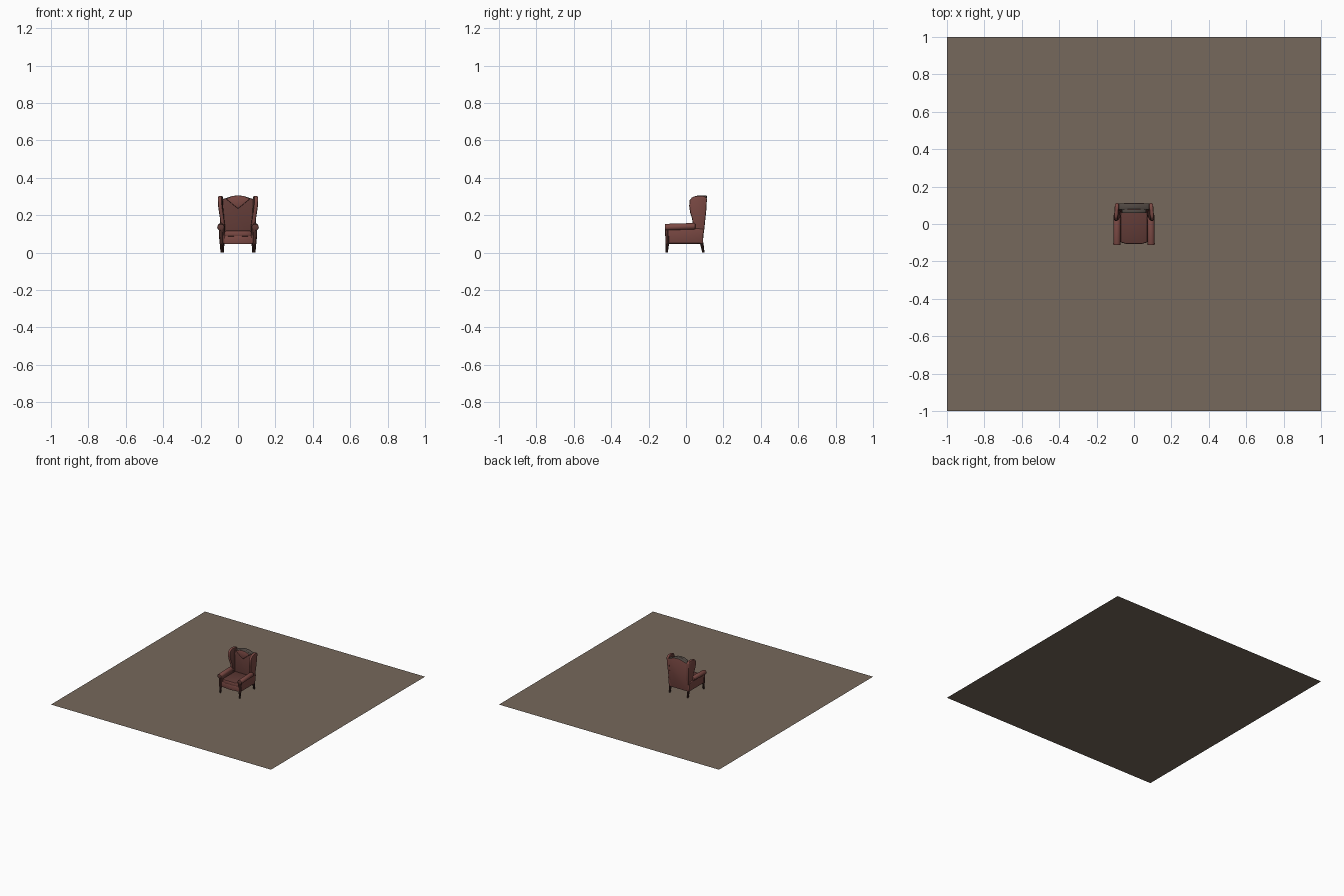
import bpy, bmesh, math
from mathutils import Vector

if "Cube" in bpy.data.objects:
    bpy.data.objects.remove(bpy.data.objects["Cube"])


def mat(name, r, g, b):
    m = bpy.data.materials.new(name)
    m.diffuse_color = (r, g, b, 1)
    m.use_nodes = True
    m.node_tree.nodes["Principled BSDF"].inputs["Base Color"].default_value = m.diffuse_color
    return m


LEATHER = mat("red_leather", 0.20, 0.068, 0.058)
DARK = mat("dark_leather", 0.115, 0.042, 0.036)
TRIM = mat("grey_brown_trim", 0.085, 0.068, 0.058)
WOOD = mat("dark_wood", 0.045, 0.018, 0.015)
FLOOR = mat("floor_brown", 0.180, 0.140, 0.106)


def finish(name, bm, mats, rule=None, bevel=0, segs=2, deform=None):
    """Bevel, deform, colour and link a mesh."""
    if bevel:
        edges = [e for e in bm.edges if e.calc_face_angle(0) > 0.6]
        bmesh.ops.bevel(bm, geom=edges, offset=bevel, segments=segs, affect='EDGES', profile=0.5)
    if deform:
        for v in bm.verts:
            v.co = Vector(deform(*v.co))
    if len(bm.faces) > 1:
        bmesh.ops.recalc_face_normals(bm, faces=bm.faces)
    bm.normal_update()
    for f in bm.faces:
        f.smooth = len(bm.faces) > 1 and bevel > 0
        if rule:
            f.material_index = rule(f.calc_center_median(), f.normal)
    me = bpy.data.meshes.new(name)
    bm.to_mesh(me)
    bm.free()
    for m in mats:
        me.materials.append(m)
    ob = bpy.data.objects.new(name, me)
    bpy.context.collection.objects.link(ob)
    bpy.ops.object.select_all(action='DESELECT')
    ob.select_set(True)
    bpy.context.view_layer.objects.active = ob
    if bevel:
        bpy.ops.object.shade_smooth_by_angle(angle=math.radians(40))
    return ob


def prism(pts, a, b, axis):
    """Extrude a 2D outline from a to b along x, y or z."""
    def place(p, t):
        return {'x': (t, p[0], p[1]), 'y': (p[0], t, p[1]), 'z': (p[0], p[1], t)}[axis]
    bm = bmesh.new()
    lo = [bm.verts.new(place(p, a)) for p in pts]
    hi = [bm.verts.new(place(p, b)) for p in pts]
    n = len(pts)
    bm.faces.new(lo)
    bm.faces.new(hi[::-1])
    for i in range(n):
        j = (i + 1) % n
        bm.faces.new((lo[i], hi[i], hi[j], lo[j]))
    bmesh.ops.recalc_face_normals(bm, faces=bm.faces)
    return bm


def ellipse(cx, cy, rx, ry, n=12):
    return [(cx + rx * math.cos(2 * math.pi * i / n), cy + ry * math.sin(2 * math.pi * i / n))
            for i in range(n)]


# floor
bm = bmesh.new()
bmesh.ops.create_grid(bm, x_segments=1, y_segments=1, size=1)
finish("floor", bm, [FLOOR])

# seat base and bowed cushion
base = [(-0.08, -0.095), (0, -0.105), (0.08, -0.095), (0.08, 0.085), (-0.08, 0.085)]
finish("seat_base", prism(base, 0.046, 0.092, 'z'), [LEATHER], bevel=0.003)
cushion = [(-0.071, -0.098), (-0.04, -0.107), (0.04, -0.107), (0.071, -0.098),
           (0.071, 0.065), (-0.071, 0.065)]
finish("seat_cushion", prism(cushion, 0.087, 0.117, 'z'), [LEATHER, DARK],
       rule=lambda c, n: int(n.z > 0.6), bevel=0.006)

# arched back, leaning rearward, with dark inner face and trimmed top
arch = [(-0.086, 0.046), (0.086, 0.046), (0.09, 0.18), (0.086, 0.285), (0.06, 0.293),
        (0.03, 0.303), (0, 0.306), (-0.03, 0.303), (-0.06, 0.293), (-0.086, 0.285), (-0.09, 0.18)]
finish("backrest", prism(arch, 0.055, 0.09, 'y'), [LEATHER, DARK, TRIM],
       rule=lambda c, n: 2 if n.z > 0.6 else int(n.y < -0.6), bevel=0.006,
       deform=lambda x, y, z: (x, y + 0.022 * max(0, (z - 0.06) / 0.24), z))

# padded head panel: a lighter downward wedge
wedge = [(-0.066, 0.288), (0, 0.235), (0.066, 0.288), (0.03, 0.303), (0, 0.306), (-0.03, 0.303)]
finish("head_panel", prism(wedge, 0.058, 0.08, 'y'), [LEATHER, TRIM],
       rule=lambda c, n: int(n.z > 0.6), bevel=0.004)

wing = [(0.036, 0.145), (0.033, 0.18), (0.022, 0.215), (0.017, 0.25), (0.020, 0.28),
        (0.034, 0.298), (0.06, 0.304), (0.095, 0.304), (0.112, 0.29), (0.108, 0.22),
        (0.095, 0.10), (0.06, 0.10)]

for side, label in ((1, "right"), (-1, "left")):
    # side panel, flaring outward to the arm
    panel = [(side * x, z) for x, z in ((0.072, 0.05), (0.092, 0.05), (0.1, 0.125), (0.073, 0.135))]
    finish("side_panel_" + label, prism(panel, -0.1, 0.092, 'y'), [LEATHER, DARK],
           rule=lambda c, n, s=side: int(n.x * s < -0.5), bevel=0.003)

    # rolled arm
    arm = prism(ellipse(side * 0.0915, 0.138, 0.0195, 0.018), -0.113, 0.05, 'y')
    finish("arm_" + label, arm, [LEATHER, DARK],
           rule=lambda c, n: int(n.y < -0.7), bevel=0.005,
           deform=lambda x, y, z, s=side: (x - s * 0.03 * max(0, y), y, z + 0.03 * y + 0.001))

    # wing, splayed out toward the top and front
    w = prism(wing, side * 0.070, side * 0.092, 'x')
    finish("wing_" + label, w, [LEATHER, DARK],
           rule=lambda c, n, s=side: int(n.x * s < -0.6), bevel=0.007,
           deform=lambda x, y, z, s=side: (
               x + s * (0.016 * min(1, max(0, (z - 0.15) / 0.11)) * (1 - max(0, y - 0.03) * 5)),
               y, z))

    # front arm post and legs
    def taper(name, x, y, z0, z1, r0, r1, m, lean=0):
        t = prism(ellipse(0, 0, 1, 1, 8), z0, z1, 'z')

        def shape(px, py, pz):
            k = (pz - z0) / (z1 - z0)
            r = r0 + (r1 - r0) * k
            return x + px * r, y + py * r + lean * (1 - k), pz
        finish(name, t, [m], deform=shape)

    taper("arm_post_" + label, side * 0.09, -0.1, 0.048, 0.13, 0.009, 0.013, DARK)
    taper("front_leg_" + label, side * 0.088, -0.1, 0, 0.05, 0.0055, 0.010, WOOD, -0.003)
    taper("back_leg_" + label, side * 0.082, 0.083, 0, 0.055, 0.006, 0.010, WOOD, 0.01)
